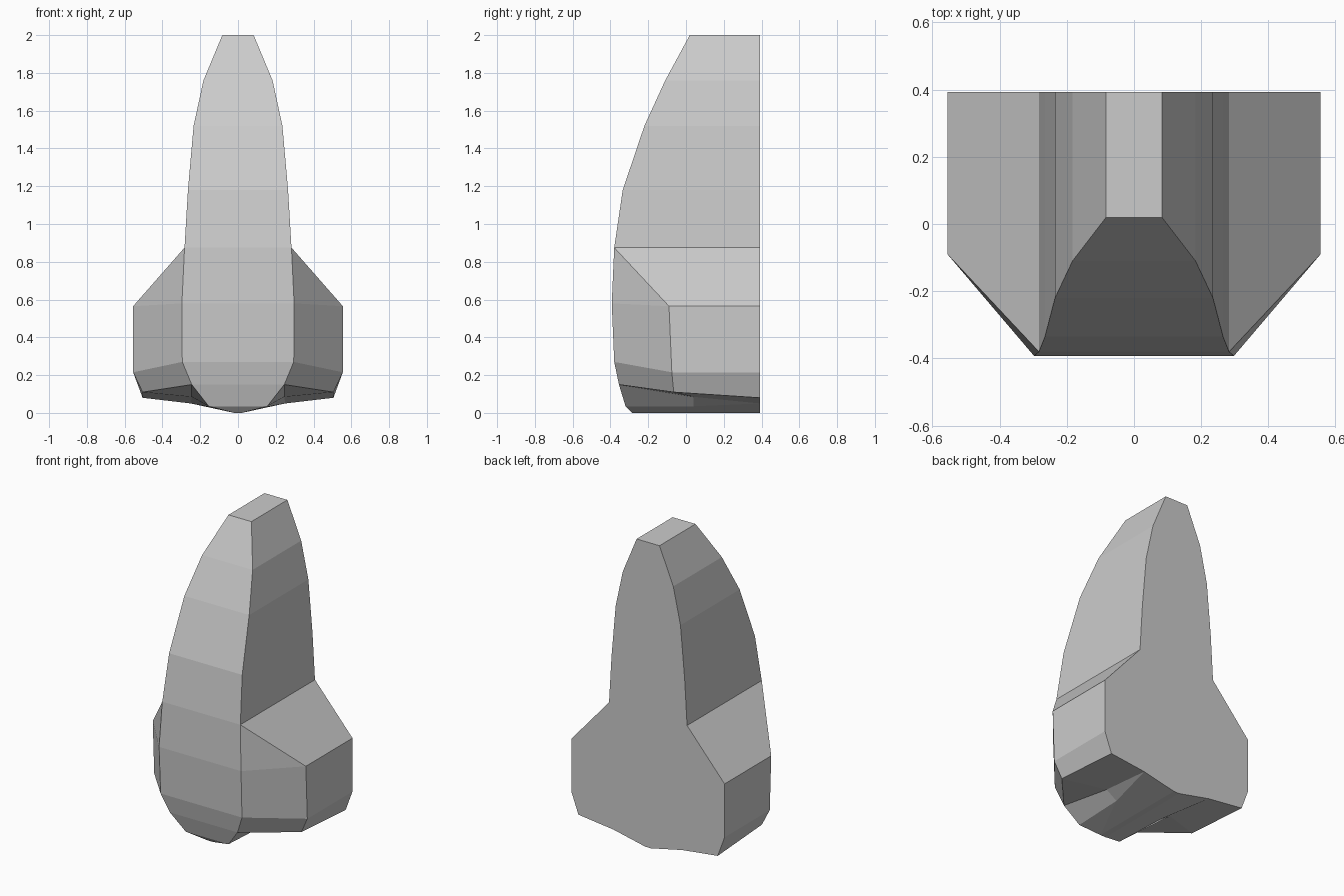
import bpy
import bmesh

if "Cube" in bpy.data.objects:
    bpy.data.objects.remove(bpy.data.objects["Cube"])

BACK = 0.393

# Bridge rows from top to tip: height, half width, front depth
ROWS = [
    (2.00, 0.083, 0.02), (1.76, 0.183, -0.11), (1.52, 0.235, -0.22),
    (1.18, 0.265, -0.335), (0.875, 0.283, -0.38), (0.58, 0.297, -0.393),
    (0.27, 0.295, -0.38), (0.15, 0.245, -0.355), (0.035, 0.155, -0.32),
    (0.0, 0.02, -0.285),
]
# Wing rows: half width, front depth, front height, back height
WING = [(0.555, -0.09, 0.565, 0.565), (0.555, -0.075, 0.215, 0.215),
        (0.505, -0.065, 0.11, 0.08)]

bm = bmesh.new()


def vert(x, y, z):
    return bm.verts.new((x, y, z))


def face(*verts):
    return bm.faces.new(verts)


# Bridge front strip and sides (one half)
mid = [vert(0, y, z) for z, w, y in ROWS]
edge = [vert(w, y, z) for z, w, y in ROWS]
back = [vert(w, BACK, z) for z, w, y in ROWS[:5]]
for i in range(len(ROWS) - 1):
    face(mid[i], mid[i + 1], edge[i + 1], edge[i])
for i in range(4):
    face(edge[i], edge[i + 1], back[i + 1], back[i])
top_mid = vert(0, BACK, 2.0)
face(mid[0], edge[0], back[0], top_mid)

# Wing: top, front and outer side
wing = [vert(w, y, zf) for w, y, zf, zb in WING]
wing_back = [vert(w, BACK, zb) for w, y, zf, zb in WING]
face(edge[4], back[4], wing_back[0], wing[0])
face(edge[4], edge[5], wing[0])
for i in range(2):
    face(edge[5 + i], edge[6 + i], wing[i + 1], wing[i])
    face(wing[i], wing[i + 1], wing_back[i + 1], wing_back[i])

# Underside: septum, nostril recess and rear lip
septum = vert(0.17, 0.04, 0.035)
septum_back = vert(0.25, BACK, 0.05)
roof = vert(0.245, 0.04, 0.085)
low_back = vert(0.02, BACK, 0)
low_mid = vert(0, BACK, 0)
face(mid[9], low_mid, low_back, edge[9])
face(edge[8], edge[9], septum)
face(edge[9], low_back, septum_back, septum)
face(edge[8], septum, roof, edge[7])
face(edge[7], roof, wing[2])
face(septum, septum_back, roof)
face(roof, septum_back, wing_back[2], wing[2])

# Flat back
face(top_mid, *back, *wing_back, septum_back, low_back, low_mid)

# Mirror the half and weld the centre seam
geom = bm.verts[:] + bm.edges[:] + bm.faces[:]
bmesh.ops.mirror(bm, geom=geom, axis='X', merge_dist=0.0005)
bmesh.ops.remove_doubles(bm, verts=bm.verts[:], dist=0.0005)
bmesh.ops.recalc_face_normals(bm, faces=bm.faces[:])

mesh = bpy.data.meshes.new("nose")
bm.to_mesh(mesh)
bm.free()
nose = bpy.data.objects.new("nose", mesh)
bpy.context.collection.objects.link(nose)
